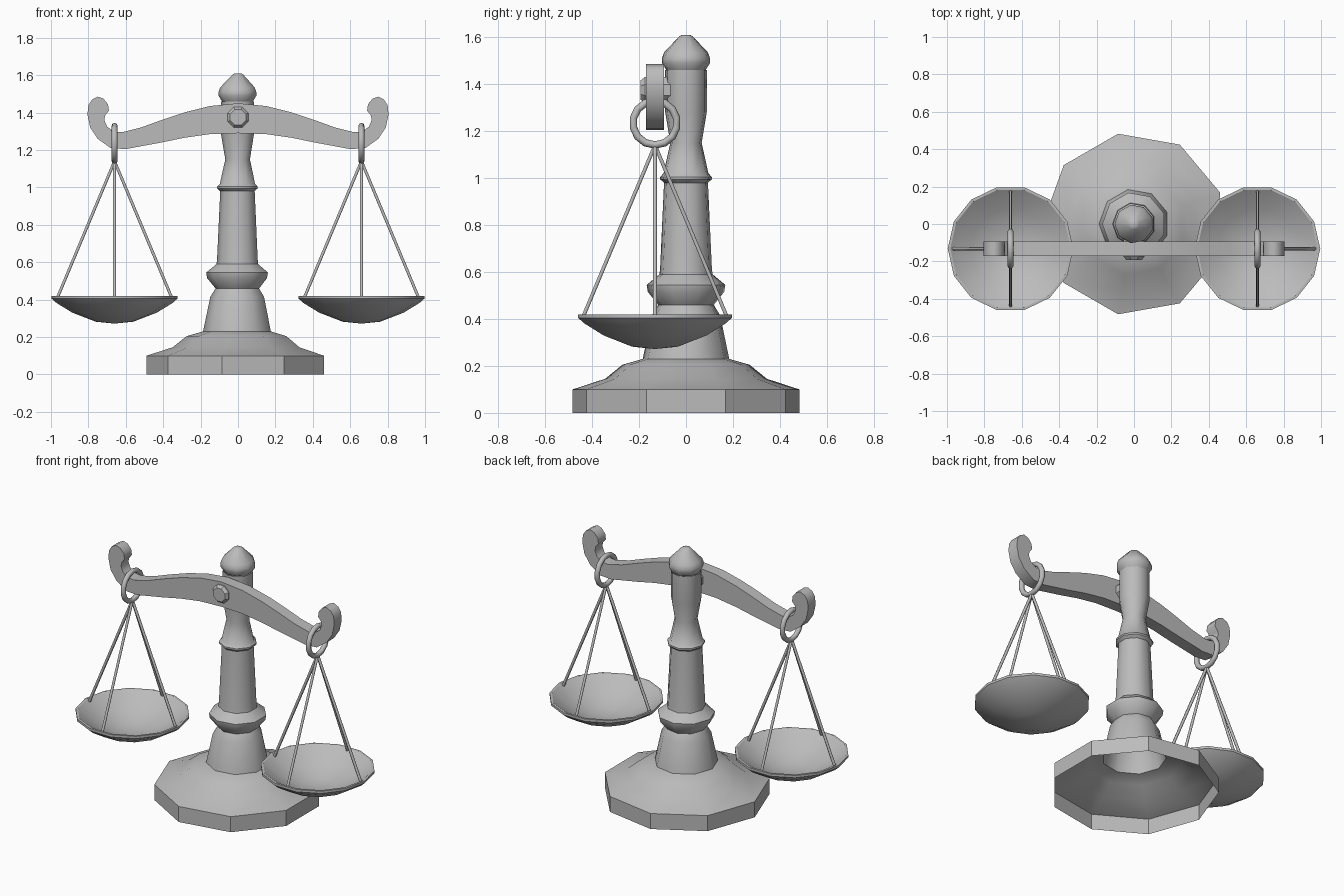
import bpy, bmesh, math
from mathutils import Vector, Matrix

cube = bpy.data.objects.get("Cube")
if cube:
    bpy.data.objects.remove(cube, do_unlink=True)

# One grey metal for the whole model
metal = bpy.data.materials.new("grey metal")
metal.use_nodes = True
GREY = (0.5, 0.5, 0.5, 1)
metal.diffuse_color = GREY
metal.node_tree.nodes["Principled BSDF"].inputs["Base Color"].default_value = GREY

ARM_Y = -0.132   # plane of the beam and pans
HANG_X = 0.66    # distance of each pan from the column


def finish(name, bm, angle):
    bmesh.ops.recalc_face_normals(bm, faces=bm.faces)
    mesh = bpy.data.meshes.new(name)
    bm.to_mesh(mesh)
    bm.free()
    mesh.materials.append(metal)
    obj = bpy.data.objects.new(name, mesh)
    bpy.context.collection.objects.link(obj)
    bpy.ops.object.select_all(action='DESELECT')
    obj.select_set(True)
    bpy.context.view_layer.objects.active = obj
    bpy.ops.object.shade_smooth_by_angle(angle=math.radians(angle))
    return obj


def lathe(name, profile, sides, angle, matrix=Matrix(), turn=math.pi):
    """Spin (radius, height) points round z; a zero radius closes the end."""
    bm = bmesh.new()
    rings = []
    for r, z in profile:
        count = sides if r > 0 else 1
        rings.append([bm.verts.new((r * math.cos(turn + math.tau * i / sides),
                                    r * math.sin(turn + math.tau * i / sides), z))
                      for i in range(count)])
    for a, b in zip(rings, rings[1:]):
        for i in range(sides):
            j = (i + 1) % sides
            corners = [a[i % len(a)], a[j % len(a)], b[j % len(b)], b[i % len(b)]]
            bm.faces.new(list(dict.fromkeys(corners)))
    bm.transform(matrix)
    return finish(name, bm, angle)


# Hollow nine-sided foot and turned column
lathe("base", [(.49, 0), (.49, .1), (.35, .145), (.275, .205), (.187, .23)], 9, 30)
lathe("column", [(.187, .23), (.148, .415), (.12, .46), (.165, .515), (.17, .545),
                 (.115, .59), (.112, .615), (.095, .98), (.112, .995), (.112, 1.005),
                 (.097, 1.02), (.068, 1.15), (.09, 1.28), (.09, 1.46)], 9, 42)
lathe("finial", [(.085, 1.46), (.104, 1.49), (.104, 1.51), (.095, 1.535),
                 (.03, 1.603), (.018, 1.61), (0, 1.61)], 9, 42)

# Arched beam: pairs of inner and outer outline points from middle to hook tip
half = [((0, 1.45), (0, 1.29)), ((.15, 1.435), (.15, 1.285)),
        ((.29, 1.4), (.29, 1.265)), ((.41, 1.36), (.41, 1.24)),
        ((.52, 1.32), (.52, 1.22)), ((.62, 1.295), (.6, 1.205)),
        ((.665, 1.3), (.68, 1.21)), ((.7, 1.325), (.75, 1.26)),
        ((.715, 1.36), (.79, 1.32)), ((.71, 1.385), (.805, 1.39)),
        ((.69, 1.41), (.8, 1.44)), ((.695, 1.445), (.78, 1.47)),
        ((.72, 1.475), (.75, 1.485))]
mirrored = [tuple((-x, z) for x, z in pair) for pair in half[:0:-1]]
bm = bmesh.new()
loops = []
for (xa, za), (xb, zb) in mirrored + half:
    loops.append([bm.verts.new((x, ARM_Y + dy, z)) for x, z, dy in
                  ((xa, za, -.038), (xa, za, .038), (xb, zb, .038), (xb, zb, -.038))])
for a, b in zip(loops, loops[1:]):
    for i in range(4):
        j = (i + 1) % 4
        bm.faces.new((a[i], a[j], b[j], b[i]))
bm.faces.new(loops[0])
bm.faces.new(loops[-1])
finish("beam", bm, 50)

# Pivot bolt through the beam into the column
facing = Matrix.Translation((0, 0, 1.375)) @ Matrix.Rotation(math.pi / 2, 4, 'X')
lathe("pivot_bolt", [(.06, .05), (.06, .175), (.045, .193), (0, .193)], 8, 30,
      facing, math.pi / 8)


def rod(name, start, end, radius):
    line = end - start
    place = Matrix.Translation(start) @ line.to_track_quat('Z', 'Y').to_matrix().to_4x4()
    lathe(name, [(0, 0), (radius, 0), (radius, line.length), (0, line.length)], 6, 65, place)


# Ring, four rods and a shallow pan on each side
pan = [(0, .272), (.1, .282), (.225, .33), (.31, .382), (.336, .405), (.336, .42),
       (.322, .42), (.215, .345), (.1, .298), (0, .288)]
for side, x in (("left", HANG_X), ("right", -HANG_X)):
    bpy.ops.mesh.primitive_torus_add(major_segments=14, minor_segments=8, major_radius=.094,
                                     minor_radius=.016, location=(x, ARM_Y, 1.235),
                                     rotation=(0, math.pi / 2, 0))
    ring = bpy.context.object
    ring.name = side + "_ring"
    ring.data.materials.append(metal)
    bpy.ops.object.shade_smooth_by_angle(angle=math.radians(50))

    top = Vector((x, ARM_Y, 1.14))
    for i in range(4):
        a = i * math.pi / 2
        foot = Vector((x + .31 * math.cos(a), ARM_Y + .31 * math.sin(a), .4))
        rod(f"{side}_rod_{i + 1}", top, foot, .009)

    lathe(side + "_pan", pan, 14, 35, Matrix.Translation((x, ARM_Y, 0)))
